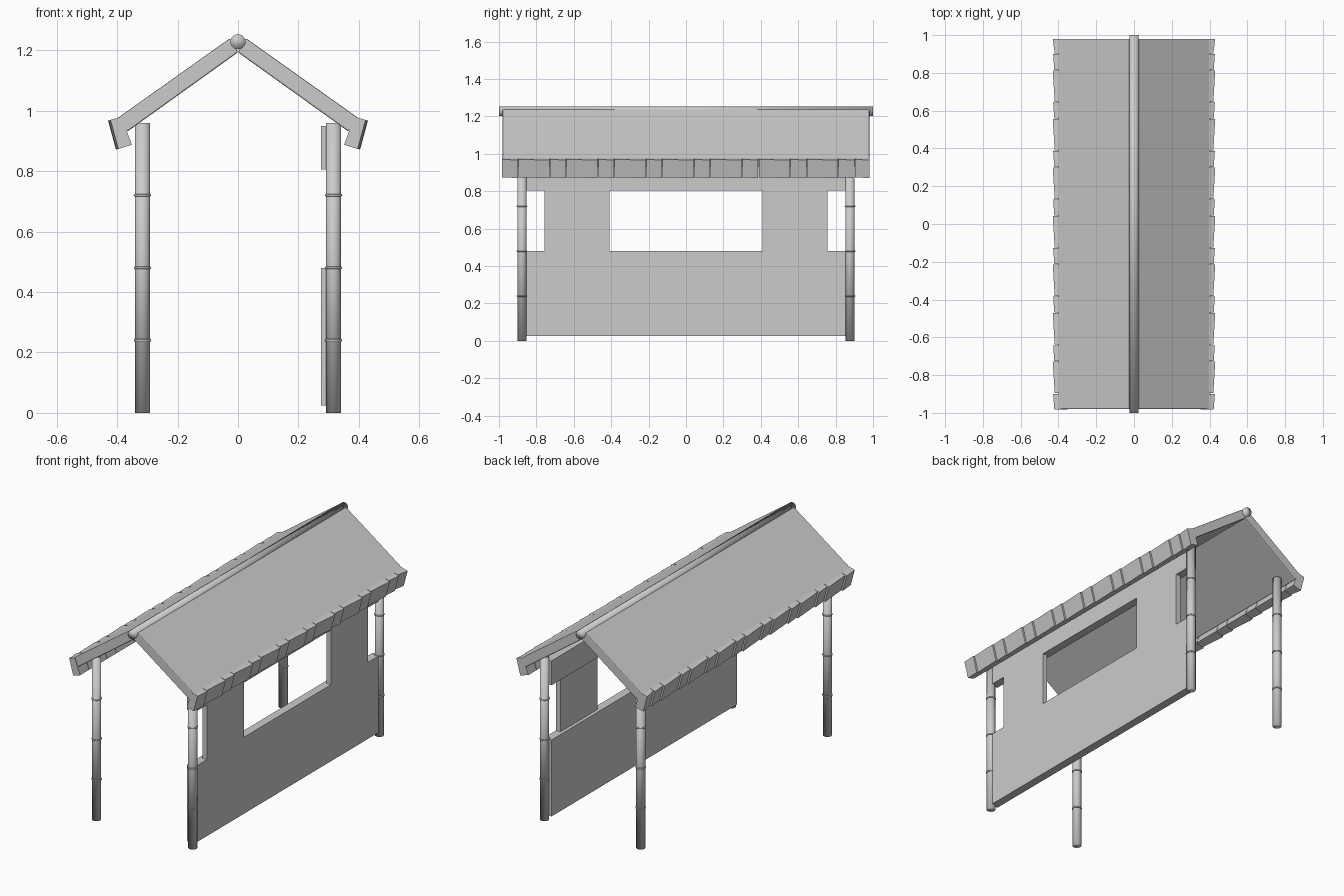
import bpy, bmesh, math

cube = bpy.data.objects.get("Cube")
if cube:
    bpy.data.objects.remove(cube, do_unlink=True)

GREY = (0.6, 0.6, 0.6, 1)
mat = bpy.data.materials.new("light grey")
mat.use_nodes = True
mat.diffuse_color = GREY
mat.node_tree.nodes["Principled BSDF"].inputs["Base Color"].default_value = GREY


def finish(name, bm, smooth=False):
    bmesh.ops.recalc_face_normals(bm, faces=bm.faces)
    mesh = bpy.data.meshes.new(name)
    bm.to_mesh(mesh)
    bm.free()
    for p in mesh.polygons:
        p.use_smooth = smooth
    mesh.materials.append(mat)
    ob = bpy.data.objects.new(name, mesh)
    bpy.context.collection.objects.link(ob)
    return ob


def prism(bm, start, end, y0, y1):
    """Join two matching x-z outlines placed at y0 and y1."""
    a = [bm.verts.new((x, y0, z)) for x, z in start]
    b = [bm.verts.new((x, y1, z)) for x, z in end]
    bm.faces.new(a)
    bm.faces.new(b[::-1])
    for i in range(len(a)):
        j = (i + 1) % len(a)
        bm.faces.new((a[i], b[i], b[j], a[j]))


def box(name, x0, x1, y0, y1, z0, z1):
    bm = bmesh.new()
    outline = [(x0, z0), (x1, z0), (x1, z1), (x0, z1)]
    prism(bm, outline, outline, y0, y1)
    return finish(name, bm)


def cylinder(name, radius, length, location, along_y=False):
    bm = bmesh.new()
    bmesh.ops.create_cone(bm, cap_ends=True, segments=24,
                          radius1=radius, radius2=radius, depth=length)
    ob = finish(name, bm, smooth=True)
    ob.location = location
    if along_y:
        ob.rotation_euler.x = math.pi / 2
    return ob


# Bamboo posts with joint rings
for side, sx in (("left", 1), ("right", -1)):
    for end, sy in (("front", -1), ("back", 1)):
        x, y = sx * 0.316, sy * 0.877
        cylinder(f"{end}_{side}_post", 0.025, 0.96, (x, y, 0.48))
        for k in (1, 2, 3):
            bpy.ops.mesh.primitive_torus_add(
                location=(x, y, 0.24 * k), major_radius=0.025, minor_radius=0.004,
                major_segments=24, minor_segments=8)
            ring = bpy.context.object
            ring.name = f"{end}_{side}_post_ring_{k}"
            ring.data.materials.append(mat)
            bpy.ops.object.shade_smooth()

# Side wall with a serving window
box("lower_wall", 0.275, 0.325, -0.87, 0.87, 0.025, 0.48)
box("upper_wall", 0.275, 0.325, -0.87, 0.87, 0.805, 0.95)
for name, s in (("front_wall_pillar", -1), ("back_wall_pillar", 1)):
    y0, y1 = sorted((s * 0.41, s * 0.757))
    box(name, 0.295, 0.325, y0, y1, 0.48, 0.805)

# Ridge pole
cylinder("ridge_pole", 0.025, 2.0, (0, 0, 1.228), along_y=True)

# Roof slabs and folded eave boards
SLAB = [(0.026, 1.24), (0.402, 0.973), (0.367, 0.93), (0, 1.193)]


def eave(shift):
    """Tilted eave outline with its outer side drawn in by shift."""
    return [(0.385, 0.98), (0.43 - shift, 0.967 + shift * 0.3),
            (0.404 - shift, 0.871 + shift * 0.3), (0.351, 0.887)]


def mirror(outline, s):
    return [(s * x, z) for x, z in outline]


for side, s in (("left", 1), ("right", -1)):
    bm = bmesh.new()
    slab = mirror(SLAB, s)
    prism(bm, slab, slab, -0.98, 0.98)
    roof = finish(f"{side}_roof_slab", bm)
    bevel = roof.modifiers.new("soft edges", "BEVEL")
    bevel.width = 0.005
    bevel.segments = 2

    bm = bmesh.new()
    y, wide = -0.983, False
    while y < 0.97:
        end = min(y + (0.17 if wide else 0.087), 0.983)
        a, b = (0.01, 0.0) if wide else (0.008, 0.002)
        prism(bm, mirror(eave(a), s), mirror(eave(b), s), y, end - 0.003)
        y, wide = end, not wide
    finish(f"{side}_eave_boards", bm)
